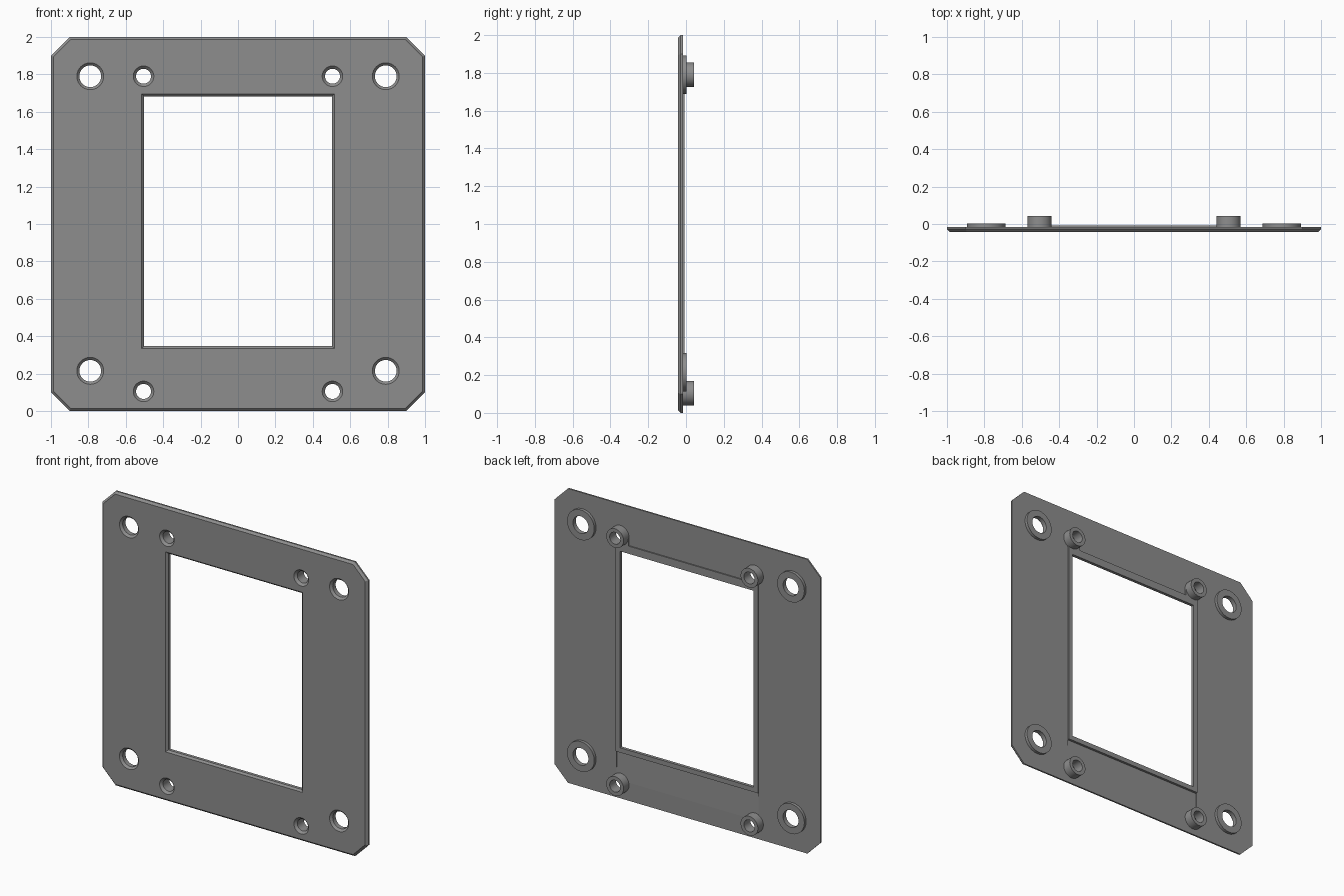
import bpy, bmesh, math

if "Cube" in bpy.data.objects:
    bpy.data.objects.remove(bpy.data.objects["Cube"])

FRONT, BACK, RIM, PAD, TIP = -0.042, -0.017, -0.009, 0.003, 0.042

grey = bpy.data.materials.new("mid grey")
grey.diffuse_color = (0.27, 0.27, 0.27, 1)
grey.use_nodes = True
grey.node_tree.nodes["Principled BSDF"].inputs["Base Color"].default_value = grey.diffuse_color


def loft(name, sections, closed_ring=False):
    """Join (y, [(x, z)...]) outlines; cap the ends, or loop them into a ring."""
    bm = bmesh.new()
    loops = [[bm.verts.new((x, y, z)) for x, z in pts] for y, pts in sections]
    n = len(loops[0])
    pairs = list(zip(loops, loops[1:]))
    if closed_ring:
        pairs.append((loops[-1], loops[0]))
    else:
        bm.faces.new(loops[0])
        bm.faces.new(loops[-1])
    for a, b in pairs:
        for i in range(n):
            j = (i + 1) % n
            bm.faces.new((a[i], a[j], b[j], b[i]))
    bmesh.ops.recalc_face_normals(bm, faces=bm.faces)
    me = bpy.data.meshes.new(name)
    bm.to_mesh(me)
    bm.free()
    me.materials.append(grey)
    ob = bpy.data.objects.new(name, me)
    bpy.context.collection.objects.link(ob)
    return ob


def rect(w, z0, z1):
    return [(-w, z0), (w, z0), (w, z1), (-w, z1)]


def circle(x, z, r, n=40):
    return [(x + r * math.cos(2 * math.pi * i / n), z + r * math.sin(2 * math.pi * i / n))
            for i in range(n)]


def octagon(d):
    # square outline with clipped corners, shrunk by d
    h, c = 1 - d, 0.9 - d * 0.41
    return [(x, z + 1) for x, z in ((-c, -h), (c, -h), (h, -c), (h, c),
                                    (c, h), (-c, h), (-h, c), (-h, -c))]


def cut(target, cutter):
    cutter.hide_render = True
    cutter.hide_viewport = True
    m = target.modifiers.new("cut", "BOOLEAN")
    m.operation, m.solver, m.object = "DIFFERENCE", "EXACT", cutter


def smooth(ob):
    bpy.ops.object.select_all(action="DESELECT")
    ob.select_set(True)
    bpy.context.view_layer.objects.active = ob
    bpy.ops.object.shade_smooth_by_angle(angle=math.radians(30))


# Plate with a chamfered front edge
plate = loft("plate", [(FRONT, octagon(0.014)), (FRONT + 0.014, octagon(0)), (BACK, octagon(0))])

# Raised rim behind the window, with tabs reaching the upper bosses
rim_outline = [(-0.535, 0.315), (0.535, 0.315), (0.535, 1.79), (0.44, 1.79),
               (0.44, 1.735), (-0.44, 1.735), (-0.44, 1.79), (-0.535, 1.79)]
rim = loft("window_rim", [(BACK, rim_outline), (RIM, rim_outline)])

# Window opening, flared at the front
window = loft("window_cutter", [(FRONT - 0.01, rect(0.525, 0.325, 1.705)),
                                (FRONT + 0.012, rect(0.503, 0.347, 1.683)),
                                (0.1, rect(0.503, 0.347, 1.683))])
cut(plate, window)
cut(rim, window)

# Shallow ramp below the window on the back
ramp = loft("ramp_cutter", [(BACK - 0.008, rect(0.535, 0.314, 0.315)),
                            (BACK + 0.001, rect(0.535, 0.10, 0.315))])
cut(plate, ramp)

# Mounting holes: collar on the back, chamfer on the front
kinds = (("washer", 0.79, (0.215, 1.79), 0.102, 0.058, 0.072, PAD),
         ("boss", 0.505, (0.105, 1.79), 0.065, 0.04, 0.055, TIP))
for kind, px, heights, outer, inner, flare, top in kinds:
    for side, sx in (("left", -1), ("right", 1)):
        for level, z in zip(("lower", "upper"), heights):
            x = sx * px
            label = f"{level}_{side}_{kind}"
            base = BACK - 0.008
            collar = loft(label, [(base, circle(x, z, inner)), (base, circle(x, z, outer)),
                                  (top, circle(x, z, outer)), (top, circle(x, z, inner))], True)
            smooth(collar)
            hole = loft(label + "_cutter", [(FRONT - 0.01, circle(x, z, flare + 0.01)),
                                            (FRONT + flare - inner, circle(x, z, inner)),
                                            (0.1, circle(x, z, inner))])
            cut(plate, hole)
            if kind == "boss" and level == "upper":
                cut(rim, hole)
